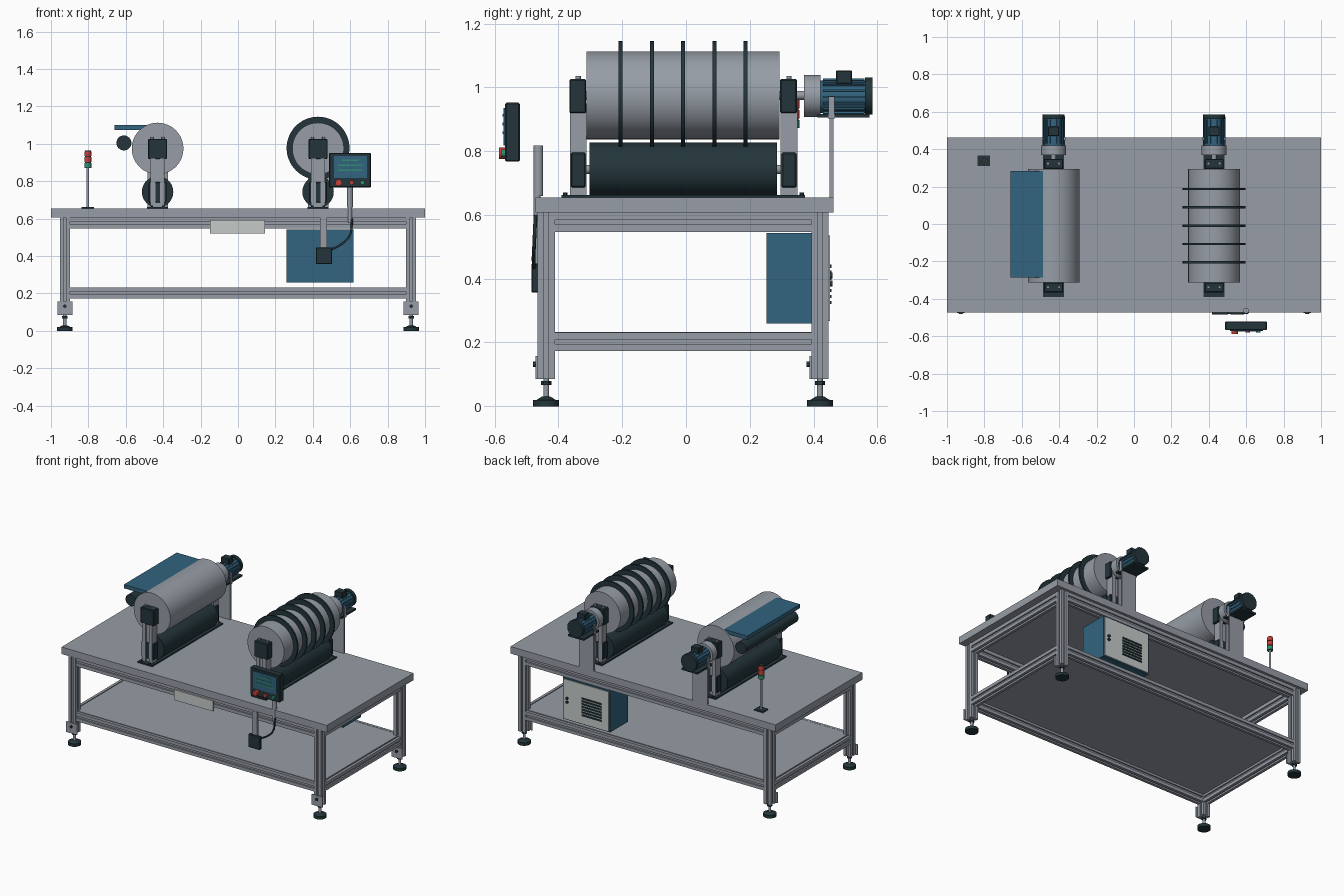
import bpy, bmesh, math
from mathutils import Vector, Matrix

if "Cube" in bpy.data.objects:
    bpy.data.objects.remove(bpy.data.objects["Cube"])


def mat(name, rgb):
    m = bpy.data.materials.new(name)
    m.diffuse_color = (*rgb, 1)
    m.use_nodes = True
    m.node_tree.nodes["Principled BSDF"].inputs["Base Color"].default_value = m.diffuse_color
    return m


STEEL = mat("steel grey", (.31, .34, .385))
DARK = mat("dark slate", (.017, .036, .044))
BLUE = mat("machine blue", (.032, .125, .21))
PALE = mat("pale grey", (.56, .60, .59))
RED = mat("signal red", (.58, .05, .04))
GREEN = mat("signal green", (.03, .27, .17))


def finish(bm, name, m, smooth=False):
    bmesh.ops.recalc_face_normals(bm, faces=bm.faces)
    me = bpy.data.meshes.new(name)
    bm.to_mesh(me)
    bm.free()
    me.materials.append(m)
    ob = bpy.data.objects.new(name, me)
    bpy.context.collection.objects.link(ob)
    if smooth:
        bpy.ops.object.select_all(action='DESELECT')
        ob.select_set(True)
        bpy.context.view_layer.objects.active = ob
        bpy.ops.object.shade_smooth_by_angle(angle=math.radians(35))
    return ob


def box(name, m, x, y, z, bevel=0):
    """Box from (min, max) ranges on each axis."""
    bm = bmesh.new()
    bmesh.ops.create_cube(bm, size=1)
    for v in bm.verts:
        v.co = Vector([(r[0] + r[1]) / 2 + c * (r[1] - r[0])
                       for r, c in zip((x, y, z), v.co)])
    if bevel:
        bmesh.ops.bevel(bm, geom=list(bm.edges), offset=bevel, segments=1, affect='EDGES')
    return finish(bm, name, m)


def rod(name, m, a, b, r, r2=None, sides=32):
    """Cylinder or cone from point a to point b."""
    a, b = Vector(a), Vector(b)
    bm = bmesh.new()
    rot = (b - a).to_track_quat('Z', 'Y').to_matrix().to_4x4()
    bmesh.ops.create_cone(bm, cap_ends=True, segments=sides, radius1=r,
                          radius2=r if r2 is None else r2, depth=(b - a).length,
                          matrix=Matrix.Translation((a + b) / 2) @ rot)
    return finish(bm, name, m, sides > 8)


def beam(name, a, b, w, h):
    """Slotted extrusion: w across, h along the second cross axis."""
    a, b = Vector(a), Vector(b)
    d = (b - a).normalized()
    up = Vector((0, 1, 0)) if abs(d.z) > .5 else Vector((0, 0, 1))
    side = d.cross(up)
    s, k = .13, .30
    quarter = [(.5, -.5), (.5, -s), (k, -s), (k, s), (.5, s)]
    pts = []
    for i in range(4):
        c, n = [(1, 0), (0, 1), (-1, 0), (0, -1)][i]
        pts += [(p * c - q * n, p * n + q * c) for p, q in quarter]
    bm = bmesh.new()
    rings = [[bm.verts.new(e + side * (p * w) + up * (q * h)) for p, q in pts] for e in (a, b)]
    n = len(pts)
    for i in range(n):
        j = (i + 1) % n
        bm.faces.new((rings[0][i], rings[0][j], rings[1][j], rings[1][i]))
    bm.faces.new(rings[0])
    bm.faces.new(rings[1])
    return finish(bm, name, STEEL)


# Table top and lower shelf
box("table_top", STEEL, (-1, 1), (-.472, .463), (.607, .655))
box("lower_shelf", STEEL, (-.925, .925), (-.44, .42), (.224, .233))

# Frame: legs, feet and rails
FRONT, BACK, LX = -.4385, .42, .926
for y in (FRONT, BACK):
    for x in (-LX, LX):
        beam("leg", (x, y, .085), (x, y, .607), .054, .054)
        rod("foot_pad", DARK, (x, y, 0), (x, y, .02), .041)
        rod("foot_collar", DARK, (x, y, .02), (x, y, .03), .03, .014)
        rod("foot_stem", STEEL, (x, y, .02), (x, y, .085), .009, sides=16)
        rod("foot_nut", DARK, (x, y, .067), (x, y, .079), .016, sides=6)
        box("foot_plate", STEEL, (x - .04, x + .04), (y - .033, y - .027), (.085, .157))
        rod("foot_plate_bolt", DARK, (x, y - .042, .132), (x, y - .03, .132), .009, sides=12)
    for z, h in ((.2025, .057), (.577, .06)):
        beam("long_rail", (-.9, y, z), (.9, y, z), .05, h)
for x in (-LX, LX):
    for z, h in ((.2025, .057), (.577, .06)):
        beam("side_rail", (x, FRONT + .027, z), (x, BACK - .027, z), .05, h)

# Two roller stations, identical except for the extras further down
ZD, ZR = .975, .743
for cx in (-.43, .428):
    rod("main_drum", STEEL, (cx, -.312, ZD), (cx, .293, ZD), .138, sides=64)
    rod("lower_roller", DARK, (cx, -.302, ZR), (cx, .285, ZR), .084, sides=48)
    rod("drum_shaft", STEEL, (cx, -.35, ZD), (cx, .40, ZD), .014)
    rod("roller_shaft", STEEL, (cx, -.34, ZR), (cx, .33, ZR), .014)
    box("station_base", DARK, (cx - .056, cx + .056), (-.39, .373), (.655, .663))
    # Bearing stands at both ends
    for yc, s in ((-.338, -1), (.323, 1)):
        for dx in (-.025, .025):
            box("stand_post", STEEL, (cx + dx - .013, cx + dx + .013),
                (yc - .026, yc + .026), (.66, .95))
        box("stand_web", STEEL, (cx - .014, cx + .014), (yc - .018, yc + .018), (.66, .95))
        box("drum_bearing", DARK, (cx - .051, cx + .051), (yc - .028, yc + .025),
            (.919, 1.026), .004)
        box("roller_bearing", DARK, (cx - .048, cx + .048), (yc - .023, yc + .023),
            (.686, .795), .004)
        for dx in (-.03, .03):
            rod("bearing_bolt", STEEL, (cx + dx, yc, 1.024), (cx + dx, yc, 1.036), .008, sides=12)
            rod("base_bolt", DARK, (cx + dx, yc + s * .04, .66),
                (cx + dx, yc + s * .04, .67), .007, sides=6)
    # Gearbox and motor
    rod("gearbox", STEEL, (cx, .37, ZD - .002), (cx, .421, ZD - .002), .066, sides=40)
    rod("motor_body", BLUE, (cx, .421, .97), (cx, .567, .97), .051, sides=32)
    for i in range(16):
        a = i * math.tau / 16
        dx, dz = math.cos(a), math.sin(a)
        f = box("motor_fin", BLUE, (.045, .057), (.43, .56), (-.003, .003))
        f.matrix_world = Matrix.Translation((cx, 0, .97)) @ Matrix.Rotation(-a, 4, 'Y')
    rod("motor_fan_cover", DARK, (cx, .562, .973), (cx, .585, .973), .058, sides=32)
    box("terminal_box", DARK, (cx - .03, cx + .03), (.47, .521), (1.01, 1.053), .003)
    box("motor_mount", DARK, (cx - .06, cx + .06), (.412, .575), (.905, .917))
    box("motor_support", STEEL, (cx - .055, cx + .055), (.45, .463), (.655, .906))
    for s in (-1, 1):
        xs = sorted((cx + s * .055, cx + s * .063))
        box("support_ear", STEEL, xs, (.447, .465), (.9, .972))

# Rings around the right drum
for i in range(5):
    y = -.205 + i * .098
    rod("drum_ring", DARK, (.428, y - .006, .977), (.428, y + .006, .977), .168, sides=64)

# Feed plate and guide roller at the left drum
box("feed_plate", BLUE, (-.66, -.477), (-.286, .283), (1.075, 1.101))
rod("guide_roller", DARK, (-.61, -.283, 1.005), (-.61, .28, 1.005), .04)

# Signal tower
SX, SY = -.803, .337
box("tower_base", DARK, (SX - .033, SX + .033), (SY - .028, SY + .028), (.655, .663))
rod("tower_pole", STEEL, (SX, SY, .66), (SX, SY, .875), .007, sides=16)
for z, m in ((.872, GREEN), (.903, RED), (.934, RED)):
    rod("tower_lamp", m, (SX, SY, z), (SX, SY, z + .026), .019)
    rod("tower_spacer", DARK, (SX, SY, z + .024), (SX, SY, z + .031), .016)

# Operator panel with screen and buttons
box("panel_case", DARK, (.487, .711), (-.567, -.521), (.767, .952), .004)
box("panel_screen", BLUE, (.512, .69), (-.572, -.566), (.818, .935))
for z, w in ((.912, .09), (.885, .13), (.858, .13)):
    box("screen_line", GREEN, (.6 - w / 2, .6 + w / 2), (-.575, -.571), (z - .004, z + .004))
for x, r, m in ((.538, .018, RED), (.607, .012, RED), (.665, .012, GREEN)):
    rod("panel_button", m, (x, -.587 if r > .015 else -.579, .793), (x, -.565, .793), r, sides=24)
rod("panel_pole", STEEL, (.599, -.463, .66), (.599, -.463, .817), .015)
rod("pole_clamp", STEEL, (.599, -.467, .58), (.599, -.467, .66), .011)

# Switch box on its bracket, and the cable from the panel
box("switch_bracket", STEEL, (.438, .477), (-.474, -.463), (.44, .607))
box("switch_box", DARK, (.416, .503), (-.485, -.463), (.357, .447), .003)
cu = bpy.data.curves.new("panel_cable", 'CURVE')
cu.dimensions = '3D'
cu.bevel_depth = .006
cu.bevel_resolution = 2
sp = cu.splines.new('BEZIER')
path = [(.61, -.472, .60), (.597, -.476, .51), (.55, -.478, .462), (.50, -.476, .435)]
sp.bezier_points.add(len(path) - 1)
for p, co in zip(sp.bezier_points, path):
    p.co = co
    p.handle_left_type = p.handle_right_type = 'AUTO'
cu.materials.append(DARK)
bpy.context.collection.objects.link(bpy.data.objects.new("panel_cable", cu))

# Blank sign plate on the front rail
box("sign_plate", PALE, (-.15, .145), (-.474, -.464), (.522, .593))

# Control cabinet with vented door
box("cabinet", BLUE, (.26, .617), (.252, .446), (.26, .543))
box("cabinet_door", PALE, (.267, .610), (.446, .451), (.267, .536))
for i in range(7):
    z = .325 + i * .019
    box("door_louver", DARK, (.32, .47), (.45, .457), (z - .005, z + .005))
for z in (.41, .385):
    rod("door_lock", DARK, (.58, .45, z), (.58, .46, z), .009, sides=16)
